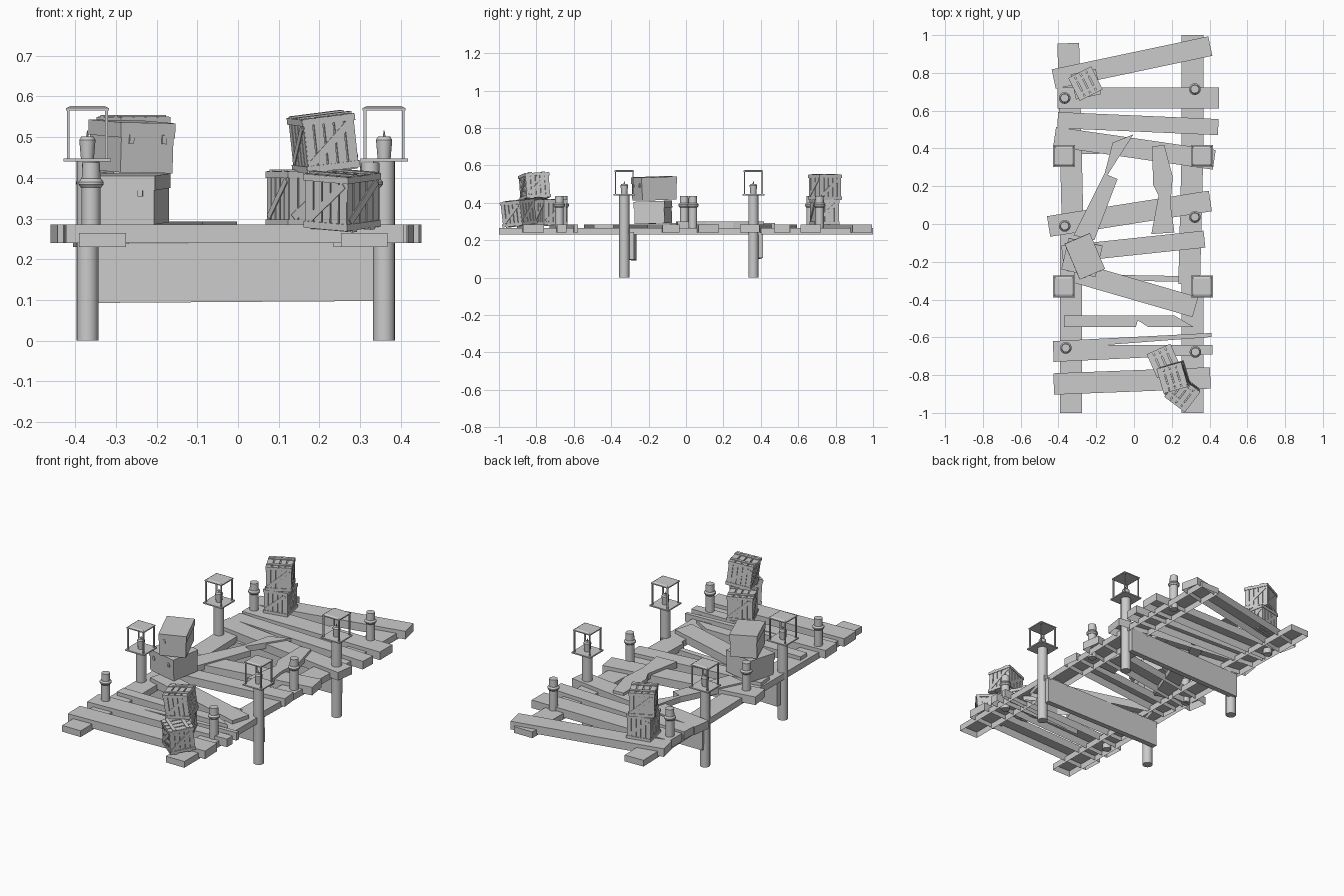
import bpy, bmesh
from math import radians, pi, atan2, hypot
from mathutils import Matrix, Vector, Euler

if "Cube" in bpy.data.objects:
    bpy.data.objects.remove(bpy.data.objects["Cube"])


def finish(bm, name, smooth=False):
    me = bpy.data.meshes.new(name)
    bm.to_mesh(me)
    bm.free()
    ob = bpy.data.objects.new(name, me)
    bpy.context.collection.objects.link(ob)
    if smooth:
        bpy.ops.object.select_all(action='DESELECT')
        ob.select_set(True)
        bpy.context.view_layer.objects.active = ob
        bpy.ops.object.shade_smooth_by_angle(angle=radians(40))
    return ob


def box(bm, loc, size, rot=Matrix()):
    m = Matrix.Translation(loc) @ rot @ Matrix.Diagonal((*size, 1))
    bmesh.ops.create_cube(bm, size=1, matrix=m)


def cone(bm, x, y, z0, z1, r0, r1, seg=16, turn=0):
    m = Matrix.Translation((x, y, (z0 + z1) / 2)) @ Matrix.Rotation(turn, 4, 'Z')
    bmesh.ops.create_cone(bm, cap_ends=True, segments=seg, radius1=r0, radius2=r1,
                          depth=z1 - z0, matrix=m)


def slab(name, pts, z0, z1, bottom=False):
    """Extruded outline; the underside is open unless asked for."""
    area = sum(a[0] * b[1] - b[0] * a[1] for a, b in zip(pts, pts[1:] + pts[:1]))
    if area < 0:
        pts = pts[::-1]
    bm = bmesh.new()
    lo = [bm.verts.new((x, y, z0)) for x, y in pts]
    hi = [bm.verts.new((x, y, z1)) for x, y in pts]
    bm.faces.new(hi)
    if bottom:
        bm.faces.new(lo[::-1])
    n = len(pts)
    for i in range(n):
        j = (i + 1) % n
        bm.faces.new((lo[i], lo[j], hi[j], hi[i]))
    return finish(bm, name)


def plank(name, x0, y0, x1, y1, w, z0=0.24, z1=0.285):
    d = hypot(x1 - x0, y1 - y0)
    nx, ny = -(y1 - y0) / d * w / 2, (x1 - x0) / d * w / 2
    slab(name, [(x0 + nx, y0 + ny), (x0 - nx, y0 - ny),
                (x1 - nx, y1 - ny), (x1 + nx, y1 + ny)], z0, z1)


# Long side rails
for i, r in enumerate([(-.333, -1, -.333, 0), (-.325, 0, -.348, .957),
                       (.31, -1, .31, -.3), (.292, -.32, .31, .4), (.31, .4, .31, 1)]):
    plank(f"side_rail_{i}", *r, 0.115, 0.23, 0.265)

# Whole deck planks
for i, p in enumerate([(-.425, .767, .404, .942, .105), (-.404, .667, .451, .667, .11),
                       (-.404, .55, .446, .513, .085), (-.42, .462, .425, .34, .105),
                       (-.452, -.013, .404, .122, .11), (-.38, -.16, .373, -.08, .09),
                       (-.315, -.255, .325, -.44, .11), (-.425, -.847, .404, -.815, .113)]):
    plank(f"deck_plank_{i}", *p)

# Broken and split deck planks
slab("broken_plank", [(-.37, -.485), (.215, -.485), (.315, -.545), (.075, -.545),
                      (.02, -.51), (.01, -.545), (-.37, -.545)], .24, .285)
slab("split_plank", [(-.43, -.62), (.41, -.577), (.41, -.598), (-.145, -.64),
                     (.415, -.64), (.415, -.69), (-.425, -.73)], .24, .285)

# Loose splintered planks lying across the gap
slab("loose_plank_left", [(-.113, .43), (-.003, .475), (-.14, .26), (-.087, .238),
                          (-.21, -.085), (-.32, -.06), (-.155, .27)], .26, .293, True)
slab("loose_plank_right", [(.098, .412), (.161, .417), (.205, .25), (.193, .105),
                           (.214, -.045), (.092, -.053), (.13, .15), (.1, .21)],
     .265, .3, True)

# Cross boards between the piles
for n, y, zb, turn in (("front", -.286, .095, 1), ("back", .39, .103, -1)):
    bm = bmesh.new()
    box(bm, (-.01, y, (zb + .24) / 2), (.74, .03, .24 - zb),
        Euler((0, radians(-.4), radians(-turn))).to_matrix().to_4x4())
    finish(bm, f"{n}_cross_board")

# Piles, each with a candle lantern on top
for x in (-.37, .359):
    for y in (-.33, .36):
        bm = bmesh.new()
        cone(bm, x, y, 0, .44, .027, .027)
        finish(bm, "pile", True)
        bm = bmesh.new()
        box(bm, (x, y, .4435), (.117, .117, .007))
        for sx in (-1, 1):
            for sy in (-1, 1):
                box(bm, (x + sx * .047, y + sy * .047, .506), (.007, .007, .12))
        cone(bm, x, y, .565, .571, .0745, .0745, 4, pi / 4)
        cone(bm, x, y, .571, .576, .0745, .06, 4, pi / 4)
        finish(bm, "lantern_frame")
        bm = bmesh.new()
        cone(bm, x, y, .447, .493, .016, .02, 12)
        cone(bm, x, y, .493, .501, .02, .015, 12)
        cone(bm, x, y, .501, .516, .004, .001, 6)
        finish(bm, "candle", True)

# Mooring bollards
for x, y in ((-.367, .667), (.322, .714), (-.367, -.01),
             (.322, .037), (-.361, -.656), (.325, -.677)):
    bm = bmesh.new()
    cone(bm, x, y, .235, .38, .023, .023)
    cone(bm, x, y, .376, .384, .025, .031)
    cone(bm, x, y, .384, .39, .031, .031)
    cone(bm, x, y, .39, .398, .031, .024)
    cone(bm, x, y, .396, .437, .023, .022)
    finish(bm, "bollard", True)


def crate(name, loc, rot, s=.142):
    """Slatted crate: core, slats, edge battens and a diagonal brace per side."""
    bm = bmesh.new()
    c = s - .016
    box(bm, (0, 0, 0), (c, c, c))
    for k in range(4):
        start = len(bm.verts)
        for i in range(5):
            box(bm, ((i - 2) * s * .195, -s / 2 + .006, 0), (s * .165, .008, s - .006))
        for sg in (-1, 1):
            box(bm, (0, -s / 2 + .002, sg * (s / 2 - .009)), (s, .006, .016))
        box(bm, (0, -s / 2 + .002, 0), (s * 1.05, .005, .018),
            Matrix.Rotation(-atan2(s - .036, s - .02), 4, 'Y'))
        bm.verts.ensure_lookup_table()
        bmesh.ops.rotate(bm, verts=bm.verts[start:], matrix=Matrix.Rotation(k * pi / 2, 3, 'Z'))
    for sg in (-1, 1):
        for i in range(4):
            box(bm, ((i - 1.5) * s * .25, 0, sg * (s / 2 - .004)), (s * .2, s, .008))
        for j in (-1, 1):
            box(bm, (0, j * s * .27, sg * (s / 2 + .001)), (s, .018, .006))
    ob = finish(bm, name)
    ob.location = loc
    ob.rotation_euler = [radians(a) for a in rot]


crate("back_crate_lower", (-.255, .74, .35), (0, 0, 12), .134)
crate("back_crate_upper", (-.257, .743, .483), (0, 0, 27), .134)
crate("front_crate_inner", (.158, -.725, .349), (0, 0, 24), .136)
crate("front_crate_upper", (.21, -.81, .487), (2, -7, 16), .134)
crate("front_crate_outer", (.256, -.895, .345), (5, 4, -37), .134)


# Plain lidded boxes
def lidded_box(name, loc, size, rot):
    bm = bmesh.new()
    w, d, h = size
    box(bm, (0, 0, -h * .15), (w - .006, d - .006, h * .7))
    box(bm, (0, 0, h * .35), (w, d, h * .3))
    for sx in (-.3, .3):
        box(bm, (w * sx, -d / 2, h * .17), (.012, .006, .022))
    ob = finish(bm, name)
    ob.location = loc
    ob.rotation_euler = [radians(a) for a in rot]


lidded_box("lower_box", (-.275, -.176, .348), (.185, .17, .12), (2, 0, -13))
lidded_box("upper_box", (-.262, -.17, .477), (.145, .205, .123), (2, 1, 23))
